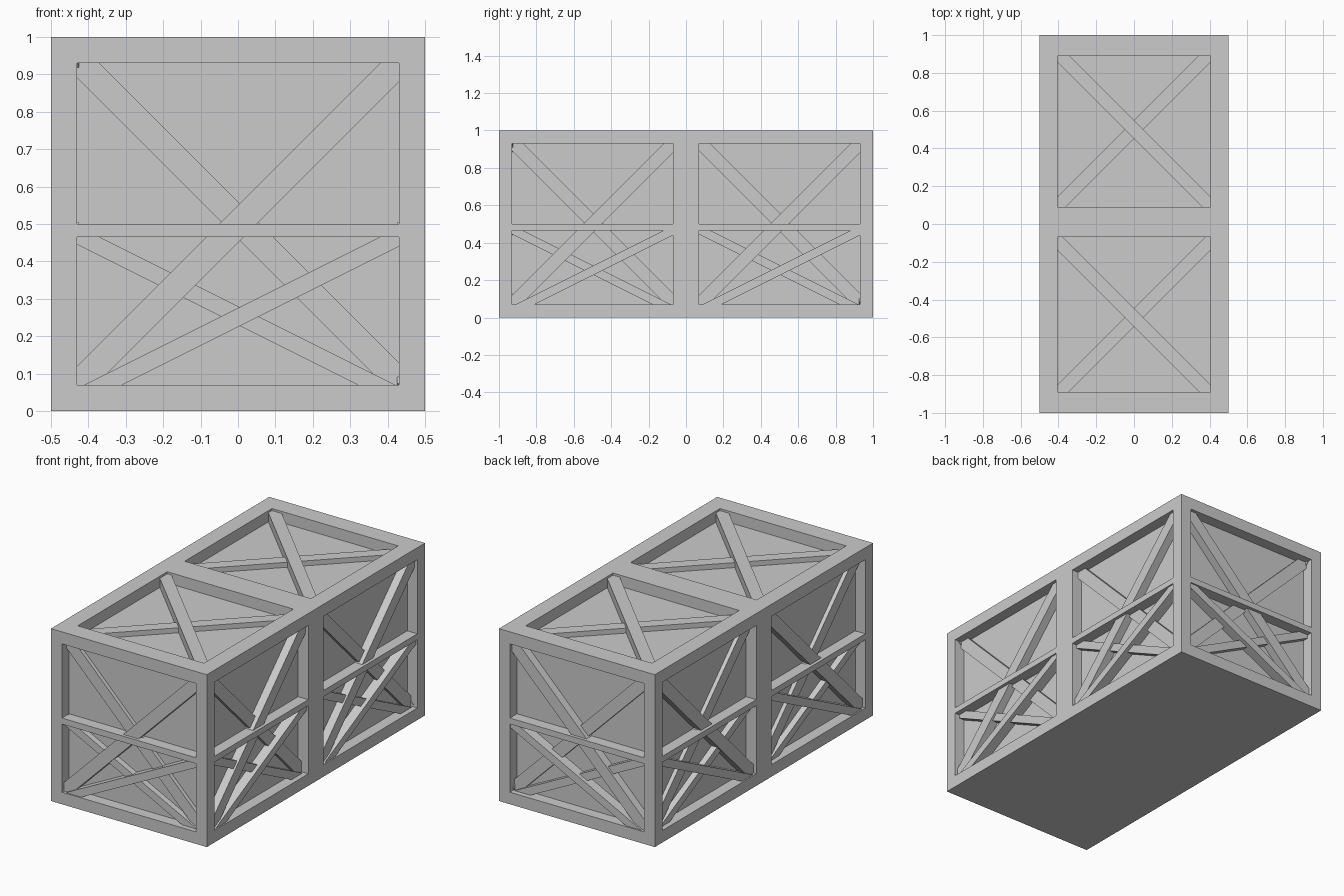
import bpy, bmesh, math
from mathutils import Matrix, Vector

if "Cube" in bpy.data.objects:
    bpy.data.objects.remove(bpy.data.objects["Cube"])

grey = bpy.data.materials.new("plain grey")
grey.diffuse_color = (0.6, 0.6, 0.6, 1)
grey.use_nodes = True
grey.node_tree.nodes["Principled BSDF"].inputs["Base Color"].default_value = grey.diffuse_color
DEPTH = 0.065   # how far the panels sit behind the frame


def new_object(name, bm):
    bmesh.ops.recalc_face_normals(bm, faces=bm.faces[:])
    me = bpy.data.meshes.new(name)
    bm.to_mesh(me)
    bm.free()
    me.materials.append(grey)
    ob = bpy.data.objects.new(name, me)
    bpy.context.collection.objects.link(ob)
    return ob


def add_box(bm, lo, hi, mat=Matrix()):
    lo, hi = Vector(lo), Vector(hi)
    m = mat @ Matrix.Translation((lo + hi) / 2) @ Matrix.Diagonal((*(hi - lo), 1))
    bmesh.ops.create_cube(bm, size=1, matrix=m)


def add_brace(bm, mat, p, q, width, front):
    """Bar from p to q in face coordinates (u, v); front = depth of its outer face."""
    p, q = Vector(p), Vector(q)
    d = q - p
    m = mat @ Matrix.Translation((*p, 0)) @ Matrix.Rotation(math.atan2(d.y, d.x), 4, 'Z')
    add_box(bm, (-0.03, -width / 2, -DEPTH - 0.01), (d.length + 0.03, width / 2, -front), m)


def face(origin, u, v, out):
    """Matrix from (u, v, outward) to world; may mirror."""
    m = Matrix((u, v, out)).transposed().to_4x4()
    m.translation = Vector(origin)
    return m


# Bays: name, face matrix (origin at the bay's bottom centre)
Z = (0, 0, 1)
bays = [("front", face((0, -1, 0), (1, 0, 0), Z, (0, -1, 0))),
        ("back", face((0, 1, 0), (1, 0, 0), Z, (0, 1, 0)))]
for sx, side in ((1, "right"), (-1, "left")):
    for y, end in ((-0.5, "front"), (0.5, "back")):
        bays.append((f"{side}_{end}", face((sx * 0.5, y, 0), (0, 1, 0), Z, (sx, 0, 0))))
top = face((0, 0, 1), (1, 0, 0), (0, 1, 0), Z)
top_bays = [("top_front", -0.89, -0.07, -0.495), ("top_back", 0.09, 0.89, 0.5)]

# Cutter for all recesses: an upper and lower opening per bay leave a middle rail
bm = bmesh.new()
for _, m in bays:
    for z0, z1 in ((0.07, 0.465), (0.5, 0.93)):
        add_box(bm, (-0.43, z0, -DEPTH), (0.43, z1, 0.1), m)
for _, y0, y1, _c in top_bays:
    add_box(bm, (-0.405, y0, -DEPTH), (0.405, y1, 0.1), top)
cutter = new_object("recess_cutter", bm)

# Crate body with framed, recessed panels
bm = bmesh.new()
add_box(bm, (-0.5, -1, 0), (0.5, 1, 1))
body = new_object("crate_frame", bm)
mod = body.modifiers.new("recesses", 'BOOLEAN')
mod.operation, mod.solver, mod.object = 'DIFFERENCE', 'EXACT', cutter
bpy.context.view_layer.update()
cut = bpy.data.meshes.new_from_object(body.evaluated_get(bpy.context.evaluated_depsgraph_get()))
body.modifiers.clear()
body.data = cut
bpy.data.objects.remove(cutter)

# Large and small cross braces in each wall bay
for name, m in bays:
    bm = bmesh.new()
    add_brace(bm, m, (-0.43, 0.94), (0.43, 0.08), 0.07, 0.042)
    add_brace(bm, m, (-0.43, 0.07), (0.43, 0.93), 0.07, 0.018)
    new_object(name + "_large_cross", bm)
    bm = bmesh.new()
    add_brace(bm, m, (-0.43, 0.47), (0.43, 0.04), 0.045, 0.03)
    add_brace(bm, m, (-0.43, 0.035), (0.43, 0.465), 0.045, 0.008)
    new_object(name + "_small_cross", bm)

# Cross braces on the lid
for name, _, _, c in top_bays:
    bm = bmesh.new()
    add_brace(bm, top, (-0.4, c - 0.4), (0.4, c + 0.4), 0.068, 0.036)
    add_brace(bm, top, (-0.4, c + 0.4), (0.4, c - 0.4), 0.068, 0.012)
    new_object(name + "_cross", bm)
